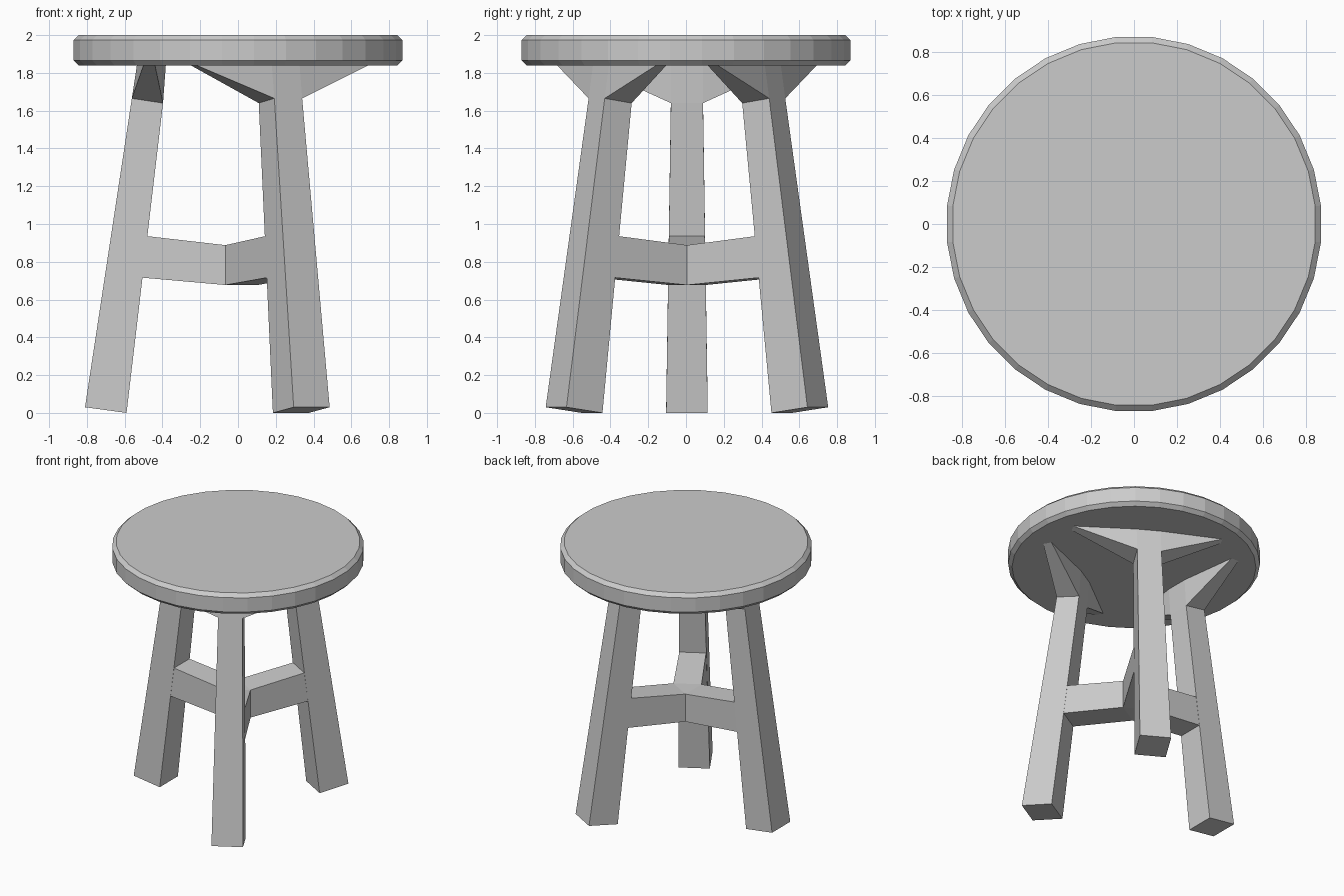
import bpy, bmesh
from math import pi, cos, sin, radians
from mathutils import Matrix, Vector

if "Cube" in bpy.data.objects:
    bpy.data.objects.remove(bpy.data.objects["Cube"])

LEG_CENTRE = Vector((-0.01, 0.005, 0))
ANGLES = [60, 180, 300]


def make_object(name, verts, faces, matrix=Matrix()):
    bm = bmesh.new()
    vs = [bm.verts.new(matrix @ Vector(v)) for v in verts]
    for f in faces:
        bm.faces.new([vs[i] for i in f])
    bmesh.ops.recalc_face_normals(bm, faces=bm.faces)
    mesh = bpy.data.meshes.new(name)
    bm.to_mesh(mesh)
    bm.free()
    obj = bpy.data.objects.new(name, mesh)
    bpy.context.collection.objects.link(obj)
    return obj


# Seat: 32-sided disc with chamfered rims
SIDES = 32
profile = [(0.847, 1.84), (0.874, 1.866), (0.874, 1.974), (0.847, 2.0)]
verts = [(r * cos((i + 0.5) * 2 * pi / SIDES), r * sin((i + 0.5) * 2 * pi / SIDES), z)
         for r, z in profile for i in range(SIDES)]
faces = [list(range(SIDES)), list(range(3 * SIDES, 4 * SIDES))]
for k in range(3):
    for i in range(SIDES):
        j = (i + 1) % SIDES
        a, b = k * SIDES, (k + 1) * SIDES
        faces.append([a + i, a + j, b + j, b + i])
make_object("seat", verts, faces)

# Legs: tapered, splayed, flaring into a wide bracket under the seat
leg_verts = [
    (0.80, -0.11, 0.03), (0.80, 0.11, 0.03), (0.58, 0.11, 0.0), (0.58, -0.11, 0.0),
    (0.552, -0.085, 1.665), (0.552, 0.085, 1.665), (0.387, 0.085, 1.64), (0.387, -0.085, 1.64),
    (0.525, -0.085, 1.842), (0.525, 0.085, 1.842), (0.372, 0.085, 1.842), (0.372, -0.085, 1.842),
    (0.49, -0.53, 1.842), (0.43, -0.53, 1.842), (0.49, 0.53, 1.842), (0.43, 0.53, 1.842),
]
leg_faces = [
    (0, 1, 2, 3), (0, 1, 5, 4), (1, 2, 6, 5), (2, 3, 7, 6), (3, 0, 4, 7),
    (4, 5, 9, 8), (6, 7, 11, 10),
    (4, 8, 12), (4, 12, 13, 7), (7, 13, 11),
    (5, 14, 9), (5, 6, 15, 14), (6, 10, 15),
    (8, 9, 14, 15, 10, 11, 13, 12),
]
for name, a in zip(("back_right_leg", "left_leg", "front_right_leg"), ANGLES):
    place = Matrix.Translation(LEG_CENTRE) @ Matrix.Rotation(radians(a), 4, 'Z')
    make_object(name, leg_verts, leg_faces, place)

# Stretcher: three arms rising from a central hub to the legs
H = 0.098
D = H / sin(pi / 3)
verts = [(0, 0, 0.888), (0, 0, 0.677)]
for a in ANGLES:
    rot = Matrix.Rotation(radians(a), 3, 'Z')
    for p in [(D / 2, -H, 0.888), (D / 2, -H, 0.677),
              (0.50, -H + 0.005, 0.939), (0.53, -H, 0.719),
              (0.50, H - 0.005, 0.939), (0.53, H, 0.719)]:
        verts.append(rot @ Vector(p))
faces = []
for k in range(3):
    b, n = 2 + 6 * k, 2 + 6 * ((k + 1) % 3)
    faces += [(0, b, n), (1, b + 1, n + 1),
              (b, b + 2, b + 4, n), (b + 1, b + 3, b + 5, n + 1),
              (b, b + 1, b + 3, b + 2), (n, n + 1, b + 5, b + 4),
              (b + 2, b + 3, b + 5, b + 4)]
make_object("stretcher", verts, faces, Matrix.Translation(LEG_CENTRE))
